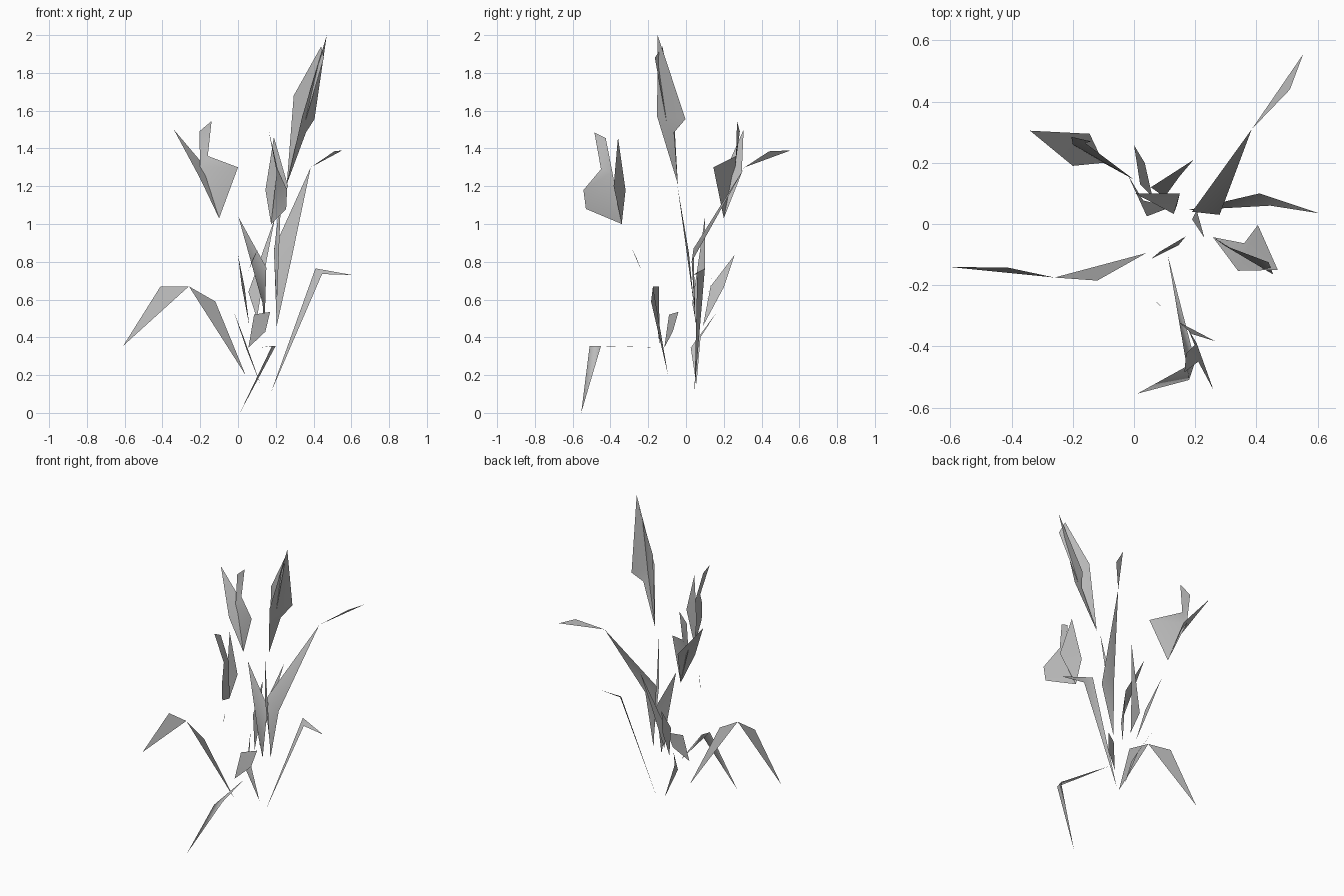
import bpy
import bmesh
from mathutils import Vector

default_cube = bpy.data.objects.get("Cube")
if default_cube:
    bpy.data.objects.remove(default_cube, do_unlink=True)


def make_material(name, colour):
    material = bpy.data.materials.new(name)
    material.use_nodes = True
    material.diffuse_color = colour
    shader = material.node_tree.nodes["Principled BSDF"]
    shader.inputs["Base Color"].default_value = colour
    shader.inputs["Roughness"].default_value = 0.8
    return material


leaf_grey = make_material("leaf grey", (0.5, 0.5, 0.5, 1))


def leaf(name, *outline):
    """Make one paper-thin leaf from its outline, base first."""
    mesh = bpy.data.meshes.new(name)
    sheet = bmesh.new()
    corners = [sheet.verts.new(Vector(point)) for point in outline]
    sheet.faces.new(corners)
    sheet.normal_update()
    # Four-cornered leaves fold across their narrow width
    bmesh.ops.triangulate(sheet, faces=sheet.faces[:], quad_method="SHORT_EDGE", ngon_method="BEAUTY")
    for face in sheet.faces:
        face.smooth = True
    sheet.to_mesh(mesh)
    sheet.free()
    mesh.materials.append(leaf_grey)
    blade = bpy.data.objects.new(name, mesh)
    bpy.context.scene.collection.objects.link(blade)


def bent_leaf(name, base, bend_left, bend_right, tip):
    """Make a leaf that folds over across its widest part."""
    leaf(name, base, bend_left, tip, bend_right)


# Arching leaf on the right side, folding at a single point
arch_top = (-.26, -.175, .67)
leaf("right_arch_lower_blade", (.04, -.095, .2), arch_top, (-.12, -.185, .59))
leaf("right_arch_drooping_tip", arch_top, (-.608, -.14, .355), (-.41, -.143, .67))

# Arching leaf on the left side
bent_leaf("left_arch", base=(.175, .045, .11), bend_left=(.41, .1, .765),
          bend_right=(.445, .06, .735), tip=(.605, .035, .73))

# Long leaf sweeping to the back left, with a separate pointed end
sweep_end = (.385, .31, 1.3)
bent_leaf("back_sweep_blade", base=(.205, .05, .46), bend_left=(.19, .04, .87),
          bend_right=(.28, .03, .8), tip=sweep_end)
leaf("back_sweep_tip", sweep_end, (.51, .44, 1.385), (.553, .555, 1.39))

# Low leaf reaching forward, then hanging to the ground
bent_leaf("front_reach", base=(.11, -.1, .345), bend_left=(.2, -.45, .355),
          bend_right=(.18, -.51, .355), tip=(.01, -.555, 0))

# Tall pair of blades at the top, and the thin stalk under them
tall_base = (.258, -.043, 1.21)
leaf("tall_outer_blade", tall_base, (.34, -.153, 1.57), (.47, -.15, 2),
     (.405, -.003, 1.555), (.36, -.063, 1.485))
leaf("tall_inner_blade", tall_base, (.295, -.07, 1.68), (.44, -.125, 1.94), (.455, -.165, 1.88))
leaf("tall_stalk", (.205, .045, .55), (.19, .015, .85), (.23, -.045, 1.2))

# Upper pair on the back right
back_base = (-.1, .2, 1.03)
leaf("back_right_pointed_blade", back_base, (-.2, .19, 1.24), (-.34, .305, 1.5), (-.145, .295, 1.27))
leaf("back_right_notched_blade", back_base, (0, .145, 1.3), (-.16, .265, 1.36),
     (-.14, .27, 1.545), (-.205, .285, 1.49), (-.2, .26, 1.3))

# Upper pair at the front, and the sliver of stalk below
front_base = (.175, -.34, 1)
leaf("front_pointed_blade", front_base, (.145, -.32, 1.18), (.19, -.36, 1.46), (.265, -.383, 1.2))
leaf("front_notched_blade", front_base, (.255, -.53, 1.08), (.26, -.543, 1.18),
     (.21, -.45, 1.29), (.165, -.485, 1.485), (.17, -.425, 1.455), (.205, -.39, 1.275))
leaf("front_stalk", (.055, -.235, .75), (.08, -.262, .82), (.105, -.285, .865))

# Cluster of upright blades in the middle
leaf("middle_blade", (.14, .06, .44), (.15, .1, .77), (.003, .1, 1.035), (.13, .033, .58))
leaf("middle_slanted_blade", (.1, .088, .5), (.055, .12, .64), (.195, .21, 1.03), (.15, .157, .8))
leaf("middle_back_blade", (.06, .09, .46), (.02, .13, .67), (0, .258, .837), (.035, .2, .665))

# Small blades near the root
leaf("short_front_blade", (.055, -.115, .345), (.085, -.09, .52), (.17, -.04, .535), (.145, -.07, .43))
bent_leaf("root", base=(.12, .055, .15), bend_left=(.042, .025, .345),
          bend_right=(.03, .077, .4), tip=(-.02, .16, .53))
